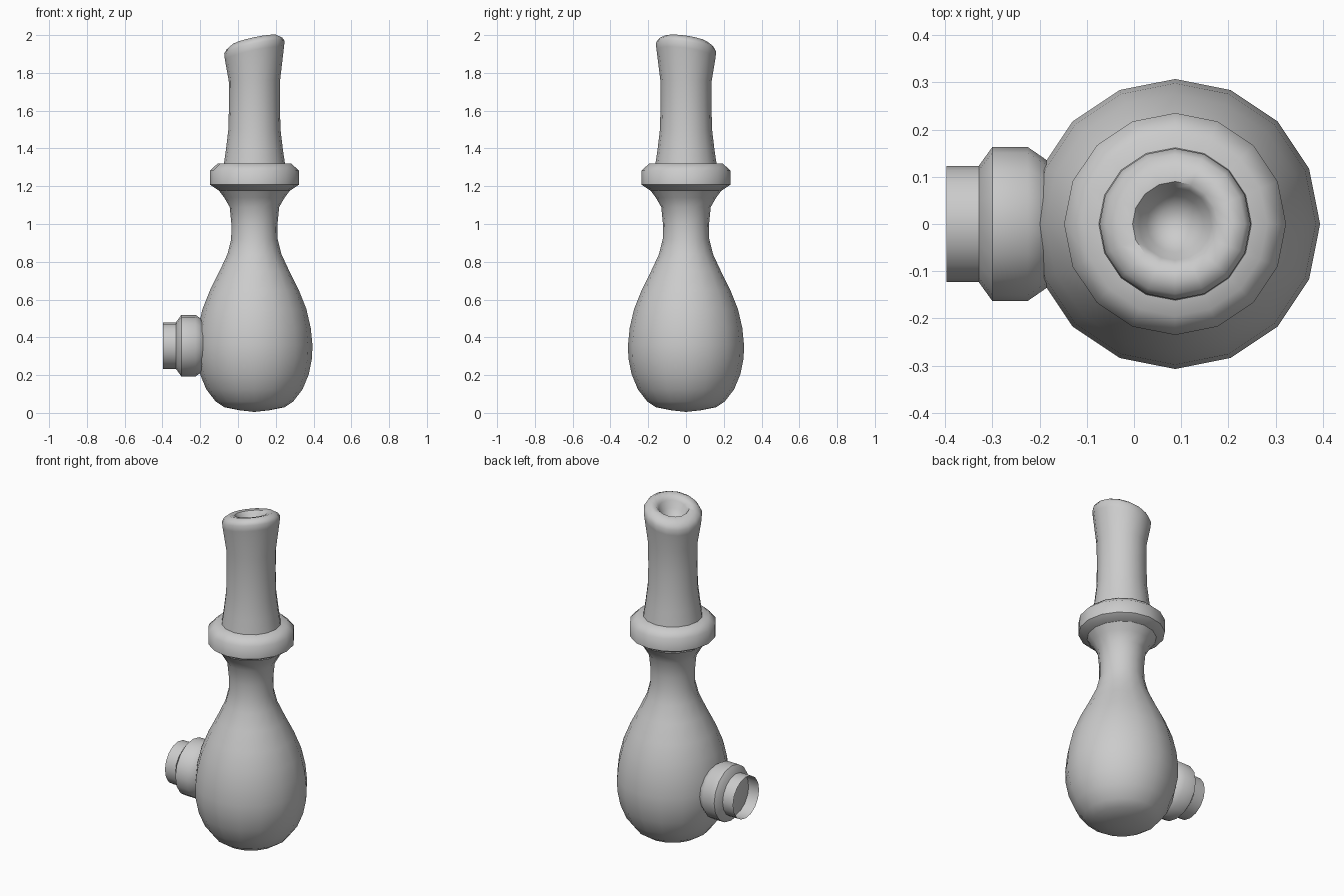
import bpy, bmesh, math
from mathutils import Matrix, Vector

if "Cube" in bpy.data.objects:
    bpy.data.objects.remove(bpy.data.objects["Cube"], do_unlink=True)

AXIS_X = 0.087
SIDES = 16

grey = bpy.data.materials.new("plain grey")
grey.use_nodes = True
colour = (0.6, 0.6, 0.6, 1)
grey.diffuse_color = colour
grey.node_tree.nodes["Principled BSDF"].inputs["Base Color"].default_value = colour


def lathe(name, profile, place, closed=False, bend=None):
    """Spin (radius, height) points about z, optionally bend, then place."""
    bm = bmesh.new()
    rings = []
    for r, h in profile:
        if r == 0:
            rings.append([bm.verts.new((0, 0, h))] * SIDES)
            continue
        angles = [2 * math.pi * i / SIDES for i in range(SIDES)]
        rings.append([bm.verts.new((r * math.cos(a), r * math.sin(a), h)) for a in angles])
    pairs = list(zip(rings, rings[1:]))
    if closed:
        pairs.append((rings[-1], rings[0]))
    for low, high in pairs:
        for i in range(SIDES):
            j = (i + 1) % SIDES
            corners = dict.fromkeys((low[i], low[j], high[j], high[i]))
            bm.faces.new(list(corners))
    if bend:
        for v in bm.verts:
            v.co = bend(v.co)
    bmesh.ops.transform(bm, matrix=place, verts=bm.verts)
    bmesh.ops.recalc_face_normals(bm, faces=bm.faces)
    mesh = bpy.data.meshes.new(name)
    bm.to_mesh(mesh)
    bm.free()
    mesh.materials.append(grey)
    obj = bpy.data.objects.new(name, mesh)
    bpy.context.collection.objects.link(obj)
    bpy.ops.object.select_all(action="DESELECT")
    obj.select_set(True)
    bpy.context.view_layer.objects.active = obj
    bpy.ops.object.shade_smooth_by_angle(angle=math.radians(50))
    return obj


def slant(co):
    """Tilt only the mouth of the neck, leaving its base level."""
    weight = min(1, max(0, (co.z - 1.75) / 0.15))
    return Vector((co.x, co.y, co.z + weight * (0.21 * co.x - 0.14 * co.y)))


upright = Matrix.Translation((AXIS_X, 0, 0))

# Pear-shaped body with a narrow throat flaring into the collar
lathe("body", [(0, 0.005), (0.08, 0.014), (0.16, 0.03), (0.205, 0.06), (0.255, 0.125),
               (0.288, 0.205), (0.305, 0.29), (0.307, 0.36), (0.298, 0.45), (0.275, 0.55),
               (0.235, 0.65), (0.185, 0.75), (0.143, 0.84), (0.123, 0.92), (0.122, 1.0),
               (0.131, 1.09), (0.16, 1.14), (0.19, 1.18)], upright)

# Bevelled collar around the throat
lathe("collar", [(0.13, 1.18), (0.19, 1.178), (0.235, 1.208), (0.235, 1.283),
                 (0.195, 1.32), (0.13, 1.32)], upright, closed=True)

# Neck with a slanted lip and a hollow mouth
lathe("neck", [(0.163, 1.31), (0.15, 1.4), (0.138, 1.5), (0.135, 1.62), (0.136, 1.76),
               (0.156, 1.90), (0.16, 1.935), (0.148, 1.955), (0.122, 1.972), (0.09, 1.968),
               (0.077, 1.95), (0.06, 1.915), (0.035, 1.89), (0, 1.88)], upright, bend=slant)

# Side port: bevelled collar and open tube, pointing to -x
sideways = Matrix.Translation((0, 0, 0.356)) @ Matrix.Rotation(-math.pi / 2, 4, "Y")
lathe("port_collar", [(0, 0.15), (0.125, 0.17), (0.163, 0.225), (0.163, 0.3),
                      (0.124, 0.328), (0, 0.328)], sideways)
lathe("port_tube", [(0.123, 0.326), (0.123, 0.397)], sideways)
